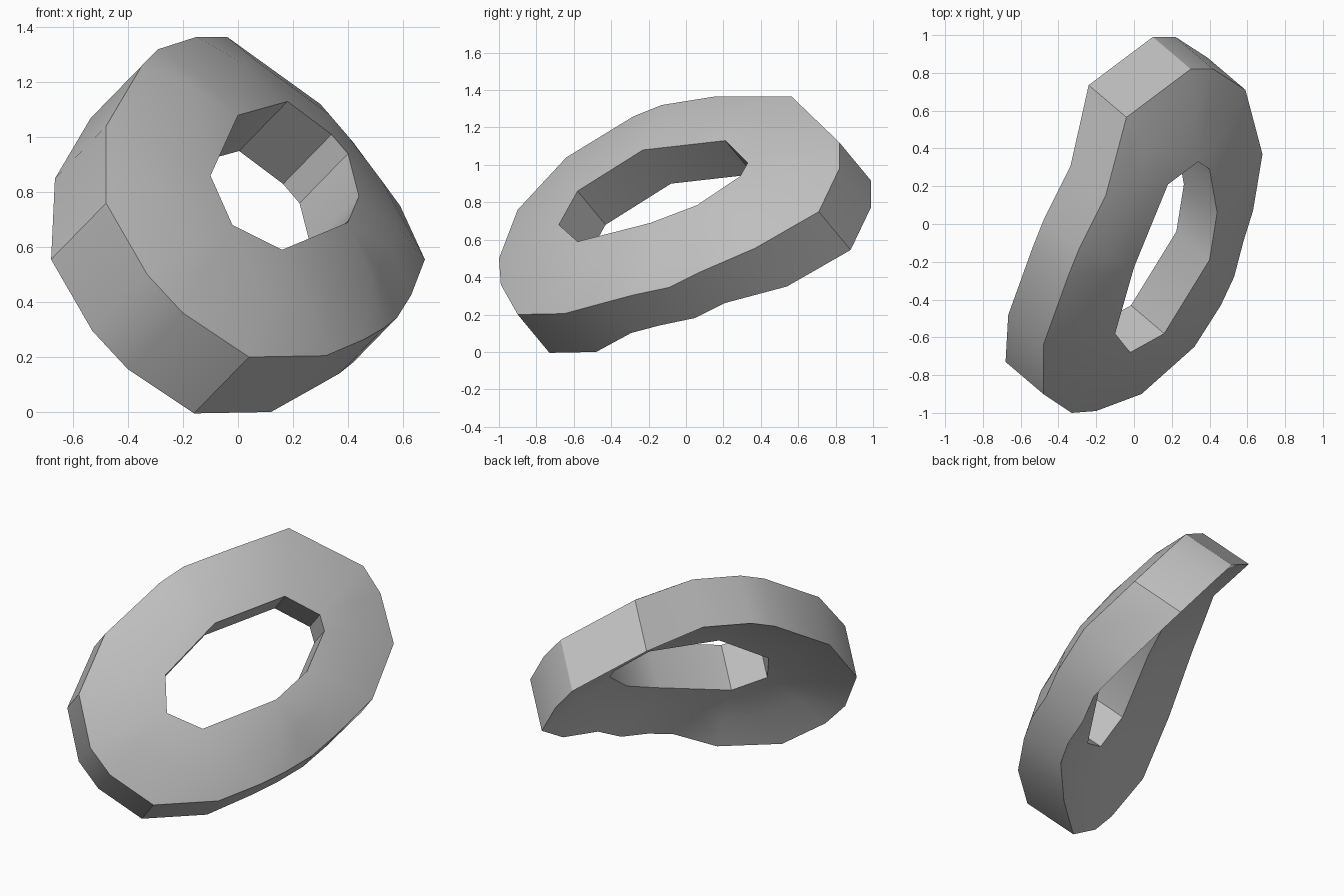
import bpy
import bmesh
from mathutils import Vector

if "Cube" in bpy.data.objects:
    bpy.data.objects.remove(bpy.data.objects["Cube"], do_unlink=True)

# Outer and inner edge of the domed face, both in the same turning order
OUTER = [(.59, .71, .75), (.42, .82, .98), (.3, .82, 1.12), (-.04, .565, 1.365),
         (-.15, .15, 1.365), (-.29, -.13, 1.32), (-.35, -.28, 1.26), (-.48, -.64, 1.04),
         (-.48, -.9, .76), (-.33, -1, .5), (-.2, -.99, .36), (.04, -.9, .2),
         (.32, -.65, .205), (.46, -.43, .265), (.53, -.28, .305), (.58, -.09, .345),
         (.63, .07, .425), (.68, .37, .555)]
HOLE = [(.4, .29, .94), (.34, .33, 1.01), (.18, .21, 1.13), (0, -.23, 1.08),
        (-.1, -.58, .86), (-.02, -.68, .68), (.16, -.58, .59), (.4, -.19, .69),
        (.44, .06, .785)]
DEPTH = Vector((-.2, .17, -.205))
BULGE = .022
# The wall is shallower round the hole and along the two long flanks
RIM_DEPTHS = [1] * 4 + [.93] * 4 + [1] * 5 + [.8] * 4 + [1]
HOLE_DEPTHS = [.88] * len(HOLE)


def shifted(points, depths, amount):
    return [Vector(p) + DEPTH * d * amount for p, d in zip(points, depths)]


def add_loop(bm, points):
    return [bm.verts.new(p) for p in points]


def pairs(loop):
    return zip(loop, loop[1:] + loop[:1])


def zip_loops(bm, first, second):
    """Join two loops of unequal length, always taking the shorter diagonal."""
    i = j = 0
    while i < len(first) or j < len(second):
        a, b = first[i % len(first)], second[j % len(second)]
        next_a, next_b = first[(i + 1) % len(first)], second[(j + 1) % len(second)]
        step_first = (next_a.co - b.co).length < (next_b.co - a.co).length
        if j == len(second) or (i < len(first) and step_first):
            bm.faces.new((a, next_a, b))
            i += 1
        else:
            bm.faces.new((a, next_b, b))
            j += 1


def wall(bm, first, second):
    for (a, b), (c, d) in zip(pairs(first), pairs(second)):
        bm.faces.new((a, b, d, c))


def face_sheet(bm, amount):
    """Domed ring between the outer edge and the hole."""
    outer = shifted(OUTER, RIM_DEPTHS, amount)
    hole = shifted(HOLE, HOLE_DEPTHS, amount)
    lift = -DEPTH.normalized() * BULGE
    middle = []
    for p in outer:
        nearest = min(hole, key=lambda q: (q - p).length)
        middle.append(p.lerp(nearest, .45) + lift)
    outer, middle, hole = (add_loop(bm, loop) for loop in (outer, middle, hole))
    wall(bm, outer, middle)
    zip_loops(bm, middle, hole)
    return outer, hole


# Two matching sheets joined by the rim and the hole wall
bm = bmesh.new()
top_outer, top_hole = face_sheet(bm, 0)
low_outer, low_hole = face_sheet(bm, 1)
wall(bm, top_outer, low_outer)
wall(bm, top_hole, low_hole)
bmesh.ops.recalc_face_normals(bm, faces=bm.faces)

mesh = bpy.data.meshes.new("curved_ring")
bm.to_mesh(mesh)
bm.free()
ring = bpy.data.objects.new("curved_ring", mesh)
bpy.context.collection.objects.link(ring)

# Plain grey finish
grey = bpy.data.materials.new("grey")
grey.use_nodes = True
colour = (.52, .52, .52, 1)
grey.diffuse_color = colour
grey.node_tree.nodes["Principled BSDF"].inputs["Base Color"].default_value = colour
mesh.materials.append(grey)

bpy.ops.object.select_all(action="DESELECT")
ring.select_set(True)
bpy.context.view_layer.objects.active = ring
bpy.ops.object.shade_smooth_by_angle(angle=.52)
